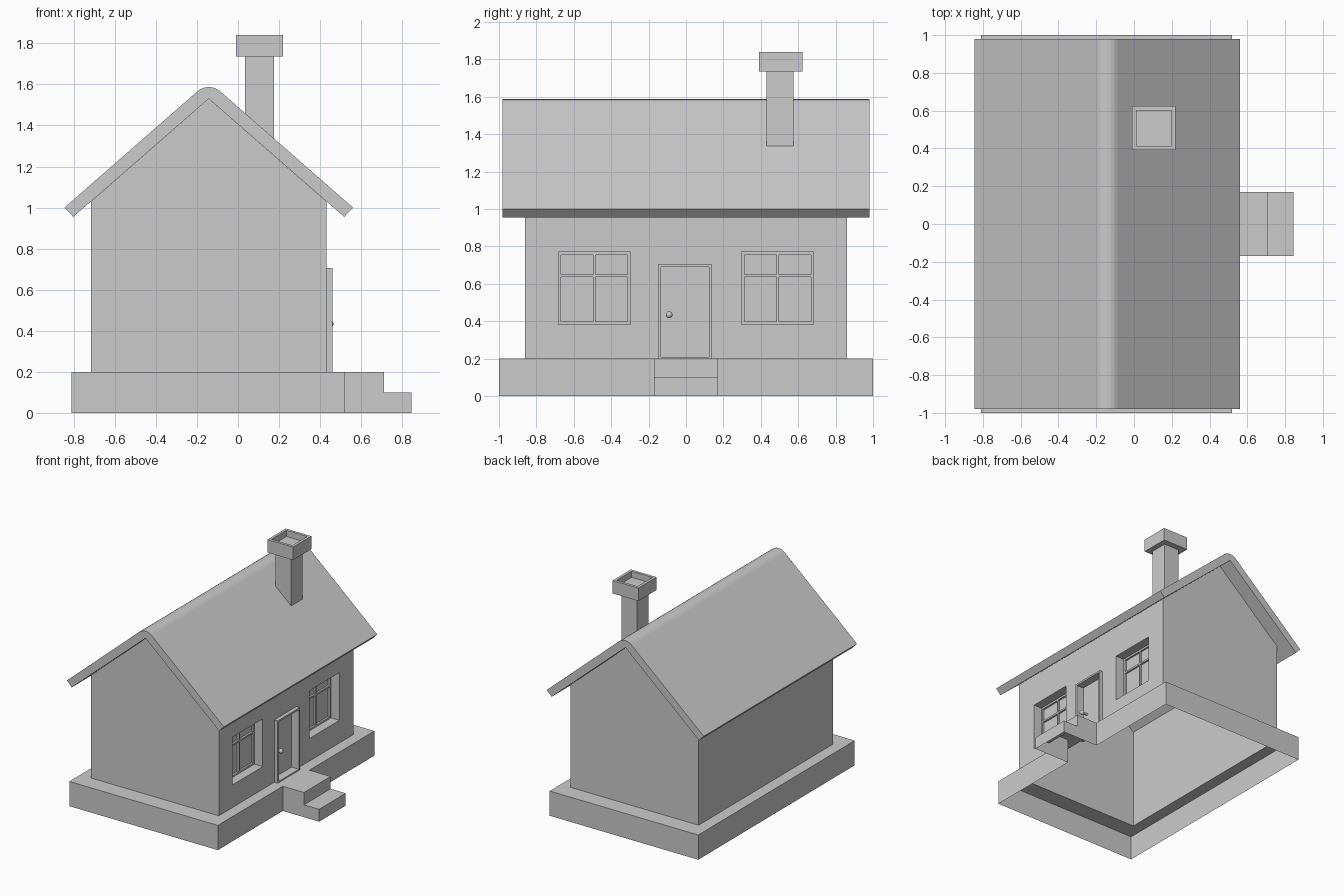
import bpy, bmesh, math
from mathutils import Matrix

if "Cube" in bpy.data.objects:
    bpy.data.objects.remove(bpy.data.objects["Cube"])

CX, SLOPE = -0.1425, 0.875


def mesh(name, polys):
    bm = bmesh.new()
    for p in polys:
        bm.faces.new([bm.verts.new(v) for v in p])
    bmesh.ops.remove_doubles(bm, verts=bm.verts, dist=1e-4)
    return finish(name, bm)


def finish(name, bm):
    me = bpy.data.meshes.new(name)
    bm.to_mesh(me)
    bm.free()
    ob = bpy.data.objects.new(name, me)
    bpy.context.collection.objects.link(ob)
    return ob


def extrude(prof, y0, y1, edges=None):
    """xz profile with end caps, swept along y; edges picks the side faces"""
    n = len(prof)
    out = [[(x, y0, z) for x, z in prof], [(x, y1, z) for x, z in reversed(prof)]]
    for i in (range(n) if edges is None else edges):
        (a, b), (c, d) = prof[i], prof[(i + 1) % n]
        out.append([(a, y0, b), (a, y1, b), (c, y1, d), (c, y0, d)])
    return out


def plate(x, rect, holes=()):
    """flat yz sheet facing +x with rectangular holes (y0, z0, y1, z1)"""
    rs = [rect, *holes]
    ys = sorted({v for r in rs for v in (r[0], r[2])})
    zs = sorted({v for r in rs for v in (r[1], r[3])})
    out = []
    for a, c in zip(ys, ys[1:]):
        for b, d in zip(zs, zs[1:]):
            my, mz = (a + c) / 2, (b + d) / 2
            if not any(h[0] < my < h[2] and h[1] < mz < h[3] for h in holes):
                out.append([(x, a, b), (x, c, b), (x, c, d), (x, a, d)])
    return out


def ring(r, xa, xb):
    """band of four faces along x; faces inward when xb > xa"""
    p = [(r[0], r[1]), (r[2], r[1]), (r[2], r[3]), (r[0], r[3])]
    return [[(xa, *p[i]), (xb, *p[i]), (xb, *p[(i + 1) % 4]), (xa, *p[(i + 1) % 4])]
            for i in range(4)]


# hollow base with a ledge around the walls, open underneath
base = extrude([(-0.81, 0), (0.52, 0), (0.52, 0.2), (-0.81, 0.2)], -1, 1, [3])
base += plate(0.52, (-1, 0, 1, 0.2), [(-0.17, 0, 0.17, 0.2)])
for x0, y0, x1, y1 in ((-0.81, -1, 0.52, -0.86), (-0.81, 0.86, 0.52, 1),
                       (-0.81, -0.86, -0.715, 0.86), (0.43, -0.86, 0.52, 0.86)):
    base.append([(x0, y0, 0.2), (x1, y0, 0.2), (x1, y1, 0.2), (x0, y1, 0.2)])
mesh("base", base)

# entrance steps
mesh("steps", extrude([(0.52, 0), (0.845, 0), (0.845, 0.1), (0.71, 0.1),
                       (0.71, 0.2), (0.52, 0.2)], -0.17, 0.17, [1, 2, 3, 4]))

# walls with door and window openings
door = (-0.15, 0.2, 0.135, 0.705)
windows = [(c - 0.1925, 0.383, c + 0.1925, 0.769) for c in (-0.4905, 0.4905)]
walls = extrude([(-0.715, 0.2), (0.43, 0.2), (0.43, 1.03), (CX, 1.53), (-0.715, 1.03)],
                -0.86, 0.86, [4])
walls += plate(0.43, (-0.86, 0.2, 0.86, 1.03), [door, *windows])
mesh("walls", walls)

# recessed windows: reveal, frame with bars, four panes
for name, w in zip(("window_left", "window_right"), windows):
    c = (w[0] + w[2]) / 2
    panes = [(a, b, a2, b2)
             for a, a2 in ((w[0] + 0.015, c - 0.006), (c + 0.006, w[2] - 0.015))
             for b, b2 in ((w[1] + 0.015, 0.637), (0.651, w[3] - 0.015))]
    polys = ring(w, 0.355, 0.43) + plate(0.355, w, panes)
    for p in panes:
        polys += ring(p, 0.34, 0.355) + plate(0.34, p)
    mesh(name, polys)

# door frame and recessed door leaf
leaf = (-0.135, 0.21, 0.122, 0.69)
mesh("door", ring(door, 0.46, 0.43) + plate(0.46, door, [leaf])
     + ring(leaf, 0.395, 0.46) + plate(0.395, leaf))

# door knob
bm = bmesh.new()
bmesh.ops.create_uvsphere(bm, u_segments=16, v_segments=10, radius=0.018,
                          matrix=Matrix.Translation((0.447, -0.09, 0.435)))
bmesh.ops.create_cone(bm, segments=12, radius1=0.009, radius2=0.009, depth=0.05,
                      matrix=Matrix.Translation((0.42, -0.09, 0.435))
                      @ Matrix.Rotation(math.pi / 2, 4, 'Y'))
for f in bm.faces:
    f.smooth = True
finish("door_knob", bm)

# roof slab with rounded ridge
ang, r = math.atan(SLOPE), 0.084
zc = 1.587 - r
arc = [(CX + r * math.sin(t), zc + r * math.cos(t))
       for t in (ang * (1 - i / 3) for i in range(7))]
roof = [(CX, 1.53), (CX + 0.66, 0.955), (CX + 0.7025, 1.0), *arc,
        (CX - 0.7025, 1.0), (CX - 0.66, 0.955)]
mesh("roof", extrude(roof, -0.98, 0.98))

# chimney shaft standing on the roof slope
mesh("chimney", extrude([(0.035, 1.458), (0.175, 1.335), (0.175, 1.735), (0.035, 1.735)],
                        0.43, 0.575, [1, 3]))

# chimney cap with a sunken top
bm = bmesh.new()
bmesh.ops.create_cube(bm, size=1, matrix=Matrix.Translation((0.105, 0.507, 1.7875))
                      @ Matrix.Diagonal((0.23, 0.233, 0.105, 1)))
bm.normal_update()
top = next(f for f in bm.faces if f.normal.z > 0.9)
for depth, thick in ((0, 0.031), (-0.05, 0.0)):
    if thick:
        bmesh.ops.inset_region(bm, faces=[top], thickness=thick)
    else:
        new = bmesh.ops.extrude_discrete_faces(bm, faces=[top])["faces"][0]
        bmesh.ops.translate(bm, verts=new.verts, vec=(0, 0, depth))
finish("chimney_cap", bm)
